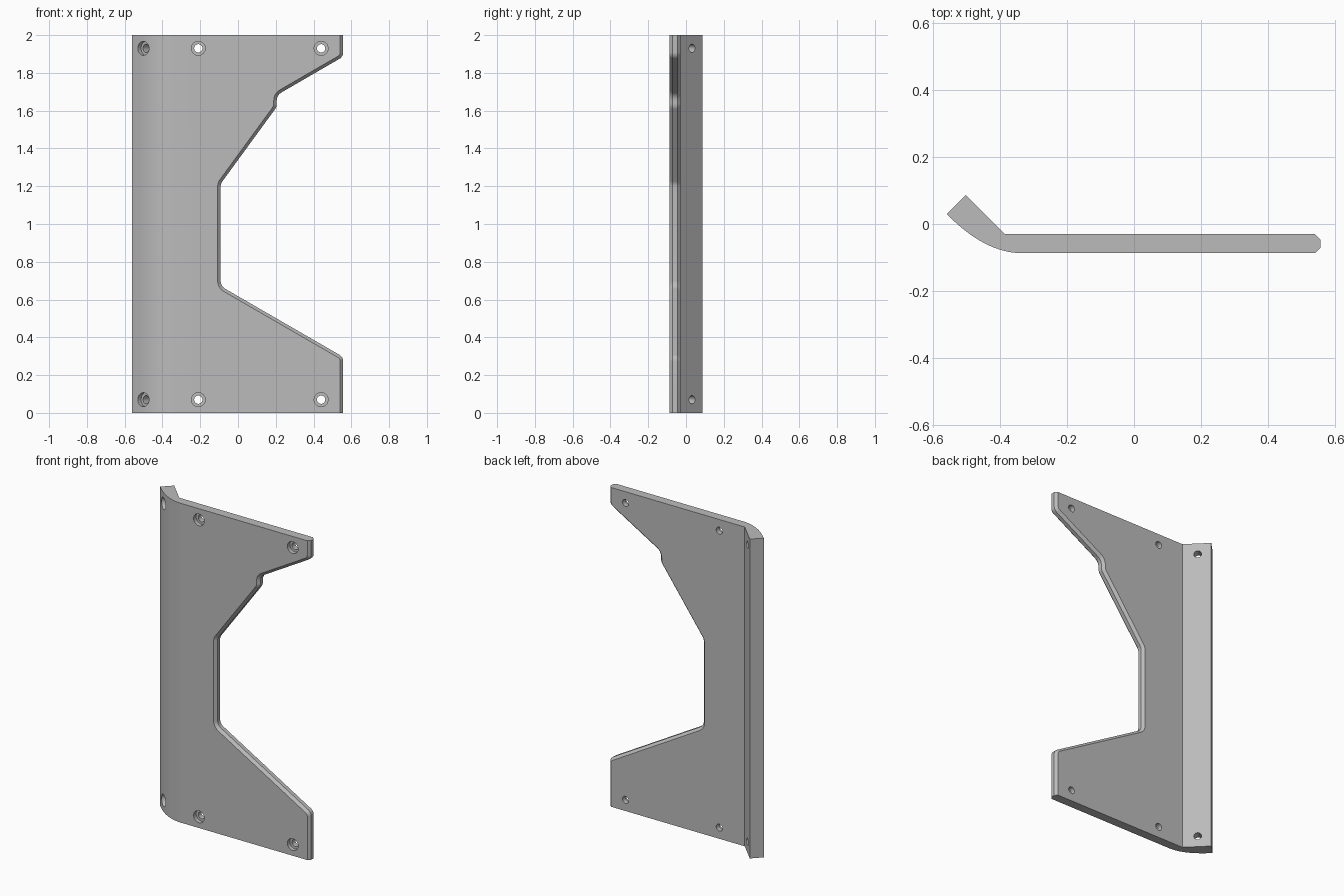
import bpy, bmesh, math
from mathutils import Vector

if "Cube" in bpy.data.objects:
    bpy.data.objects.remove(bpy.data.objects["Cube"])

grey = bpy.data.materials.new("grey metal")
grey.diffuse_color = (0.5, 0.5, 0.5, 1)
grey.use_nodes = True
grey.node_tree.nodes["Principled BSDF"].inputs["Base Color"].default_value = grey.diffuse_color

HEIGHT, FRONT, BACK, CHAMFER = 2.0, -0.087, -0.03, 0.016


def fillet_path(corners):
    """corners: (x, z, radius). Returns (point, left normal) pairs with rounded corners."""
    pts = [Vector(c[:2]) for c in corners]
    left = lambda d: Vector((-d.y, d.x))
    out = [(pts[0], left((pts[1] - pts[0]).normalized()))]
    for i in range(1, len(pts) - 1):
        d0 = (pts[i] - pts[i - 1]).normalized()
        d1 = (pts[i + 1] - pts[i]).normalized()
        r = corners[i][2]
        turn = math.atan2(d0.x * d1.y - d0.y * d1.x, d0.dot(d1))
        side = 1 if turn > 0 else -1
        start = pts[i] - d0 * r * math.tan(abs(turn) / 2)
        n0 = left(d0)
        centre = start + n0 * r * side
        for k in range(9):
            a = turn * k / 8
            n = Vector((n0.x * math.cos(a) - n0.y * math.sin(a),
                        n0.x * math.sin(a) + n0.y * math.cos(a)))
            out.append((centre - n * r * side, n))
    out.append((pts[-1], left((pts[-1] - pts[-2]).normalized())))
    return out


def finish(name, bm):
    bmesh.ops.recalc_face_normals(bm, faces=bm.faces)
    mesh = bpy.data.meshes.new(name)
    bm.to_mesh(mesh)
    bm.free()
    mesh.materials.append(grey)
    ob = bpy.data.objects.new(name, mesh)
    bpy.context.collection.objects.link(ob)
    return ob


# Notched right edge of the plate, bottom to top
edge = fillet_path([(0.557, 0, 0), (0.557, 0.296, 0.04), (-0.092, 0.671, 0.05),
                    (-0.092, 1.213, 0.05), (0.205, 1.62, 0.05), (0.205, 1.682, 0.05),
                    (0.557, 1.886, 0.04), (0.557, HEIGHT, 0)])

# Bent flange section: curved outside, then tip and inner corner
a, b, c = Vector((-0.335, FRONT)), Vector((-0.445, FRONT)), Vector((-0.56, 0.03))
section = [a * (1 - t) ** 2 + b * 2 * t * (1 - t) + c * t * t for t in [i / 16 for i in range(17)]]
section += [Vector((-0.503, 0.087)), Vector((-0.386, BACK))]

# Plate and flange in one solid
bm = bmesh.new()
low = [bm.verts.new((p.x, p.y, 0)) for p in section]
high = [bm.verts.new((p.x, p.y, HEIGHT)) for p in section]
layers = []
for y, inset in ((FRONT, CHAMFER), (FRONT + CHAMFER, 0), (BACK - CHAMFER, 0), (BACK, CHAMFER)):
    layers.append([bm.verts.new((p.x + n.x * inset, y, p.y + n.y * inset)) for p, n in edge])
for i in range(len(low) - 1):
    bm.faces.new((low[i], low[i + 1], high[i + 1], high[i]))
for l0, l1 in zip(layers, layers[1:]):
    for i in range(len(l0) - 1):
        bm.faces.new((l0[i], l0[i + 1], l1[i + 1], l1[i]))
bm.faces.new([low[0]] + layers[0] + [high[0]])
bm.faces.new([low[-1]] + layers[-1] + [high[-1]])
bm.faces.new(low + [l[0] for l in reversed(layers)])
bm.faces.new(high + [l[-1] for l in reversed(layers)])
plate = finish("bent_plate", bm)

# Stepped screw holes: wide recess at the front, narrow hole through
bm = bmesh.new()


def screw_hole(floor, axis):
    u = Vector((0, 0, 1))
    v = axis.cross(u)
    rings = []
    for r, t in ((0.037, -0.1), (0.037, 0), (0.022, 0), (0.022, 0.1)):
        rings.append([bm.verts.new(floor + axis * t + (u * math.cos(k * math.tau / 32)
                      + v * math.sin(k * math.tau / 32)) * r) for k in range(32)])
    for r0, r1 in zip(rings, rings[1:]):
        for k in range(32):
            j = (k + 1) % 32
            bm.faces.new((r0[k], r0[j], r1[j], r1[k]))
    bm.faces.new(rings[0])
    bm.faces.new(rings[-1])


diag = Vector((1, 1, 0)).normalized()
for z in (0.07, 1.93):
    for x in (-0.21, 0.44):
        screw_hole(Vector((x, FRONT + 0.025, z)), Vector((0, 1, 0)))
    screw_hole(Vector((-0.448, 0.032, z)) - diag * 0.055, diag)
cutter = finish("hole_cutter", bm)
cutter.hide_render = True

mod = plate.modifiers.new("holes", 'BOOLEAN')
mod.operation = 'DIFFERENCE'
mod.solver = 'EXACT'
mod.object = cutter
bpy.context.view_layer.objects.active = plate
plate.select_set(True)
bpy.ops.object.modifier_apply(modifier=mod.name)
bpy.data.objects.remove(cutter)
bpy.ops.object.shade_smooth_by_angle(angle=math.radians(25))
